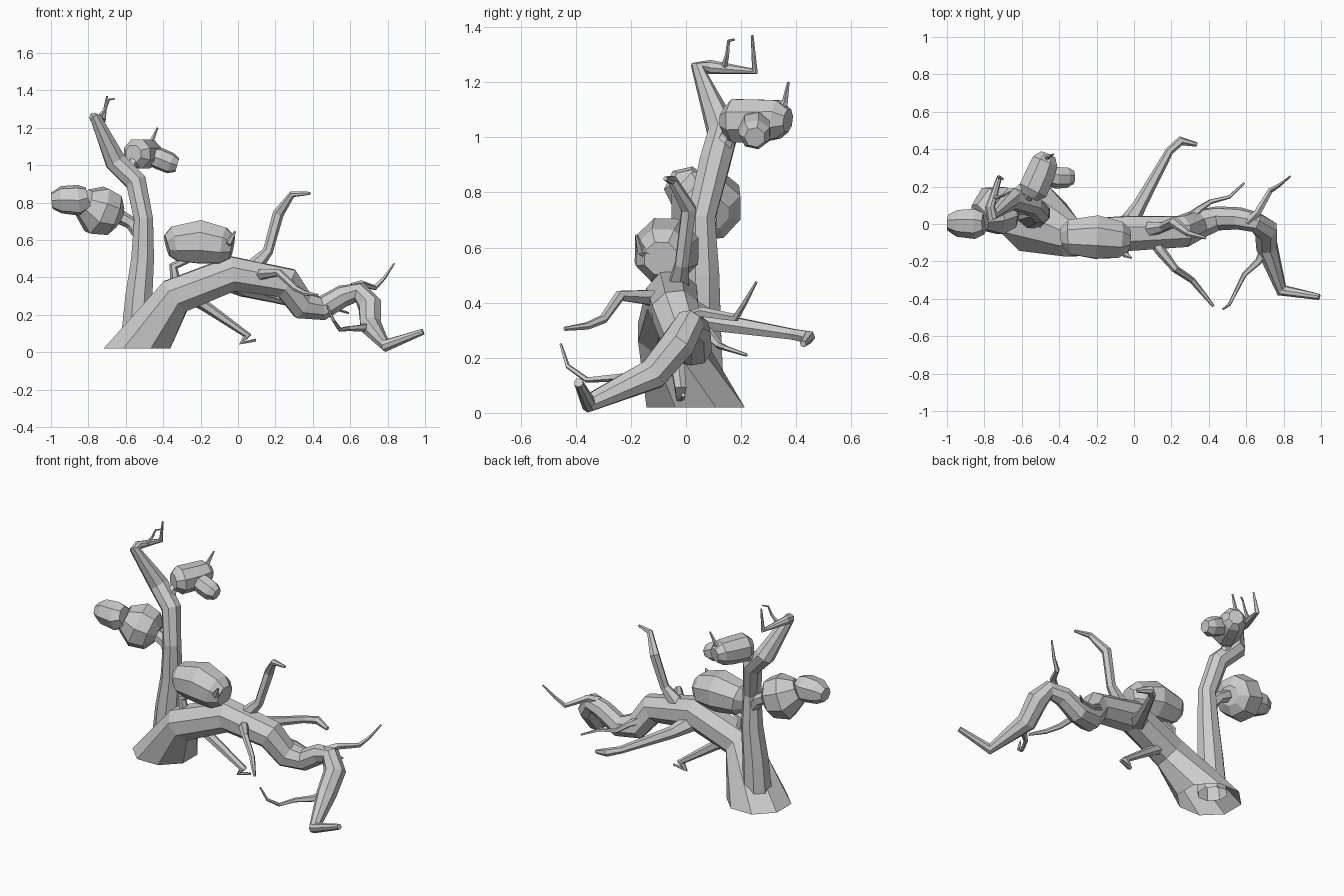
import bpy
import math
from mathutils import Vector


def tube(name, pts, sides=8, start=None, open_start=False):
    """Flat-shaded faceted tube through (x, y, z, radius) points, mitred at bends, capped."""
    p = [Vector(q[:3]) for q in pts]
    n = len(p)
    verts, faces = [], []
    u = None
    for i in range(n):
        a = (p[i] - p[i - 1]).normalized() if i else None
        b = (p[i + 1] - p[i]).normalized() if i < n - 1 else None
        t = (a + b).normalized() if a and b else (a or b)
        if i == 0 and start:
            t = Vector(start)
        if u is None:
            u = Vector((0, 1, 0)) if abs(t.y) < 0.8 else Vector((0, 0, 1))
        u = (u - t * u.dot(t)).normalized()
        v = t.cross(u)
        for k in range(sides):
            ang = 2 * math.pi * (k + 0.5) / sides
            verts.append(p[i] + pts[i][3] * (math.cos(ang) * u + math.sin(ang) * v))
    for i in range(n - 1):
        for k in range(sides):
            m = (k + 1) % sides
            faces.append((i * sides + k, i * sides + m, (i + 1) * sides + m, (i + 1) * sides + k))
    if not open_start:
        faces.append(tuple(reversed(range(sides))))
    faces.append(tuple(range((n - 1) * sides, n * sides)))
    me = bpy.data.meshes.new(name)
    me.from_pydata(verts, [], faces)
    ob = bpy.data.objects.new(name, me)
    bpy.context.collection.objects.link(ob)
    return ob


# Leaning trunk: flared open base, arch, then a winding end that drops to the ground
tube("leaning_trunk", [
    (-.54, .035, .02, .193), (-.335, -.075, .30, .108), (-.03, -.05, .42, .10),
    (.26, -.04, .37, .09), (.345, 0, .25, .08), (.45, .03, .235, .066),
    (.56, .03, .30, .06), (.65, .01, .32, .056), (.705, -.03, .25, .066),
    (.71, -.12, .14, .06), (.79, -.355, .035, .034), (.99, -.39, .11, .017)],
    start=(0, 0, 1), open_start=True)

# Upright trunk and its crooked top
tube("upright_trunk", [
    (-.545, .055, .05, .09), (-.53, .055, .3, .078), (-.51, .06, .5, .066),
    (-.505, .055, .71, .055), (-.545, .105, .91, .06), (-.655, .135, 1.02, .06),
    (-.76, .045, 1.25, .032), (-.77, .09, 1.255, .026), (-.72, .25, 1.24, .014),
    (-.70, .24, 1.37, .005)], open_start=True)
tube("top_twig", [(-.74, .14, 1.26, .012), (-.71, .15, 1.30, .008),
                  (-.69, .155, 1.35, .006), (-.66, .175, 1.355, .004)], 5)

# Side branches
tube("back_branch", [(-.03, 0, .37, .055), (.03, .10, .33, .037), (.19, .39, .285, .022),
                     (.25, .445, .275, .025), (.335, .425, .25, .012)], 6)
tube("raised_branch", [(.06, -.03, .43, .05), (.16, -.015, .54, .028), (.215, .01, .74, .03),
                       (.29, -.05, .845, .018), (.385, -.075, .85, .008)], 6)
tube("low_branch", [(-.30, -.06, .33, .05), (-.18, -.04, .25, .03), (.05, -.02, .09, .024),
                    (.02, -.02, .05, .017), (.095, -.01, .065, .008)], 6)
tube("front_branch", [(.09, -.05, .395, .04), (.14, -.14, .42, .03), (.22, -.24, .425, .021),
                      (.31, -.30, .34, .017), (.36, -.36, .315, .014), (.425, -.44, .305, .008)], 6)
tube("rear_twig", [(.28, .02, .32, .03), (.35, .08, .29, .02), (.41, .12, .245, .014),
                   (.51, .145, .235, .01), (.59, .22, .21, .006)], 5)
tube("low_front_twig", [(.71, -.12, .14, .03), (.665, -.20, .13, .02), (.59, -.27, .127, .014),
                        (.545, -.36, .12, .011), (.51, -.43, .17, .009), (.475, -.455, .25, .005)], 5)
tube("end_twig", [(.61, .01, .34, .03), (.66, .06, .365, .02), (.73, .18, .345, .015),
                  (.78, .21, .395, .01), (.835, .255, .475, .005)], 5)

# Foliage clumps with their stems
tube("middle_foliage_stem", [(-.33, -.07, .36, .03), (-.345, -.07, .46, .025),
                             (-.26, -.07, .50, .02)], 6)
tube("middle_foliage", [(-.38, -.075, .57, .06), (-.34, -.07, .58, .10), (-.2, -.07, .59, .125),
                        (-.08, -.085, .57, .105), (-.03, -.09, .56, .065)])
tube("middle_foliage_twig", [(-.06, -.12, .58, .03), (-.045, -.165, .59, .018),
                             (-.015, -.18, .645, .006)], 5)
tube("left_foliage_stem", [(-.50, .06, .60, .04), (-.57, .08, .69, .035),
                           (-.66, .08, .74, .04)], 6)
tube("left_foliage", [(-.635, .10, .72, .06), (-.67, .09, .735, .12), (-.755, .07, .76, .14),
                      (-.825, .035, .80, .08)])
tube("left_foliage_tip", [(-.80, .005, .825, .06), (-.85, .005, .812, .085),
                          (-.945, .007, .815, .075), (-.995, .01, .81, .045)], 7)
tube("upper_foliage_stem", [(-.57, .12, .93, .035), (-.57, .15, 1.0, .03),
                            (-.53, .20, 1.05, .035)], 6)
tube("upper_foliage", [(-.56, .145, 1.06, .05), (-.54, .18, 1.06, .085), (-.50, .27, 1.06, .083),
                       (-.475, .335, 1.065, .075), (-.46, .37, 1.06, .045)])
tube("upper_foliage_tip", [(-.47, .255, 1.05, .05), (-.42, .25, 1.035, .06),
                           (-.36, .25, 1.01, .058), (-.325, .25, 1.0, .038)], 7)
tube("upper_foliage_twig", [(-.475, .34, 1.09, .025), (-.46, .36, 1.13, .012),
                            (-.43, .372, 1.2, .005)], 5)
